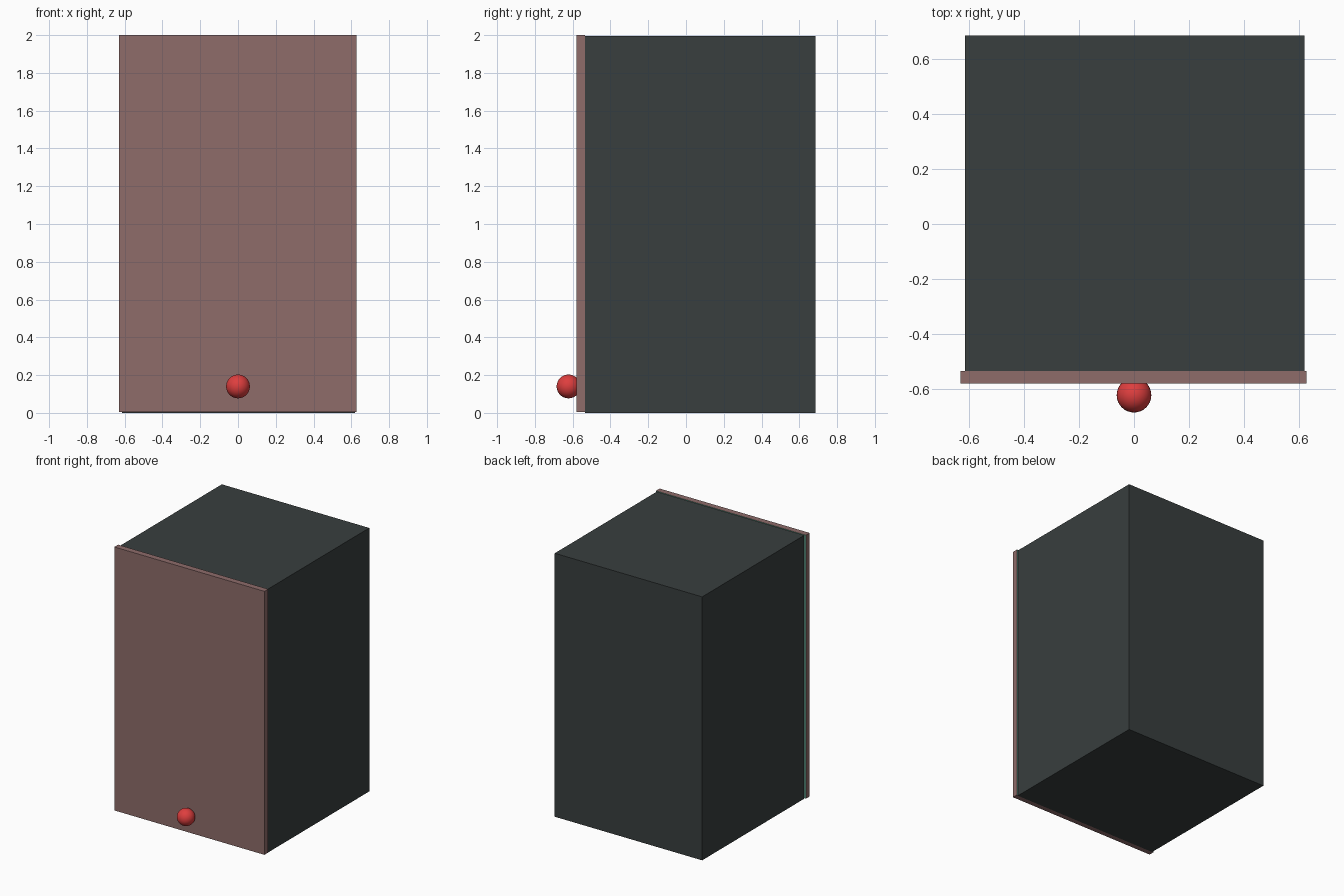
import bpy
import bmesh

if "Cube" in bpy.data.objects:
    bpy.data.objects.remove(bpy.data.objects["Cube"])


def srgb(r, g, b):
    def lin(c):
        c /= 255
        return c / 12.92 if c <= 0.04045 else ((c + 0.055) / 1.055) ** 2.4
    return (lin(r), lin(g), lin(b), 1)


def material(name, rgb):
    m = bpy.data.materials.new(name)
    m.diffuse_color = srgb(*rgb)
    m.use_nodes = True
    m.node_tree.nodes["Principled BSDF"].inputs["Base Color"].default_value = m.diffuse_color
    return m


charcoal = material("charcoal", (56, 62, 62))
dusty_rose = material("dusty rose", (142, 108, 106))
teal = material("teal", (98, 160, 142))
red = material("red", (222, 62, 62))


def box(name, lo, hi, mats):
    bm = bmesh.new()
    bmesh.ops.create_cube(bm, size=1)
    for v in bm.verts:
        v.co = [lo[i] if v.co[i] < 0 else hi[i] for i in range(3)]
    me = bpy.data.meshes.new(name)
    bm.to_mesh(me)
    bm.free()
    for m in mats:
        me.materials.append(m)
    ob = bpy.data.objects.new(name, me)
    bpy.context.collection.objects.link(ob)
    return ob


# Cabinet body
box("cabinet_body", (-0.615, -0.535, 0), (0.62, 0.685, 1.995), [charcoal])

# Door panel, slightly overhanging, with a teal back face
door = box("door_panel", (-0.63, -0.58, 0.005), (0.627, -0.535, 2.0), [dusty_rose, teal])
for p in door.data.polygons:
    p.material_index = 1 if p.normal.y > 0.5 else 0

# Round knob near the bottom of the door
bpy.ops.mesh.primitive_uv_sphere_add(segments=32, ring_count=16, radius=0.063,
                                     location=(0, -0.622, 0.14))
knob = bpy.context.object
knob.name = "door_knob"
knob.data.materials.append(red)
bpy.ops.object.shade_smooth()
